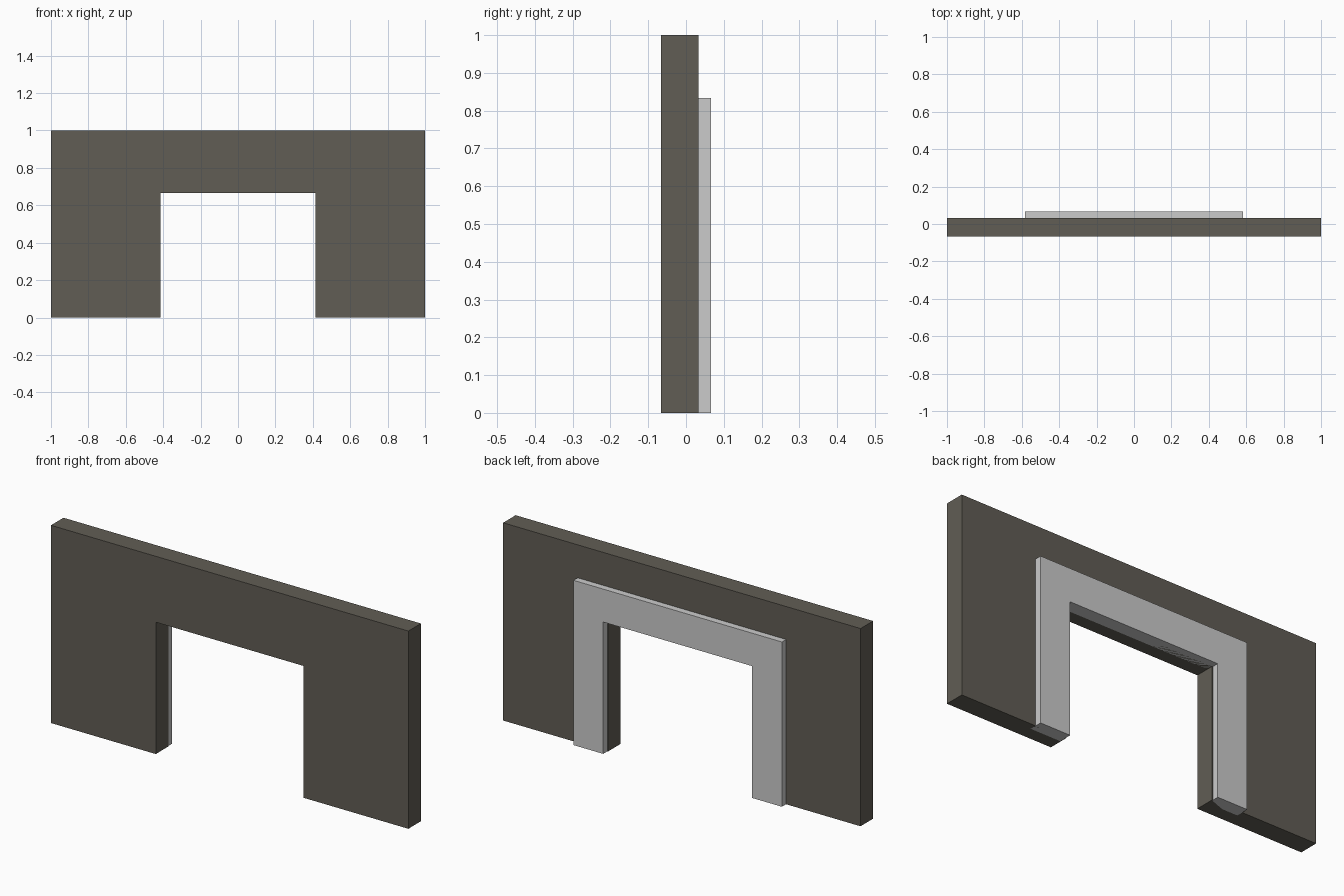
import bpy, bmesh

if "Cube" in bpy.data.objects:
    bpy.data.objects.remove(bpy.data.objects["Cube"])


def arch(name, half_w, height, open_half, open_h, y0, y1):
    """Rectangular arch profile extruded from y0 to y1."""
    profile = [(-half_w, 0), (-open_half, 0), (-open_half, open_h), (open_half, open_h),
               (open_half, 0), (half_w, 0), (half_w, height), (-half_w, height)]
    bm = bmesh.new()
    face = bm.faces.new([bm.verts.new((x, y0, z)) for x, z in profile])
    ext = bmesh.ops.extrude_face_region(bm, geom=[face], use_keep_orig=True)
    verts = [g for g in ext["geom"] if isinstance(g, bmesh.types.BMVert)]
    bmesh.ops.translate(bm, vec=(0, y1 - y0, 0), verts=verts)
    bmesh.ops.recalc_face_normals(bm, faces=bm.faces)
    mesh = bpy.data.meshes.new(name)
    bm.to_mesh(mesh)
    bm.free()
    obj = bpy.data.objects.new(name, mesh)
    bpy.context.collection.objects.link(obj)
    return obj


# Dark wall panel with doorway
wall = arch("wall_panel", 1.0, 1.0, 0.4133, 0.6667, -0.0667, 0.0333)
mat = bpy.data.materials.new("dark_stone")
mat.diffuse_color = (0.12, 0.11, 0.09, 1)
mat.use_nodes = True
mat.node_tree.nodes["Principled BSDF"].inputs["Base Color"].default_value = mat.diffuse_color
wall.data.materials.append(mat)

# Grey door frame set into the back of the wall
arch("door_frame", 0.5833, 0.8333, 0.4167, 0.6667, 0.0, 0.0667)
